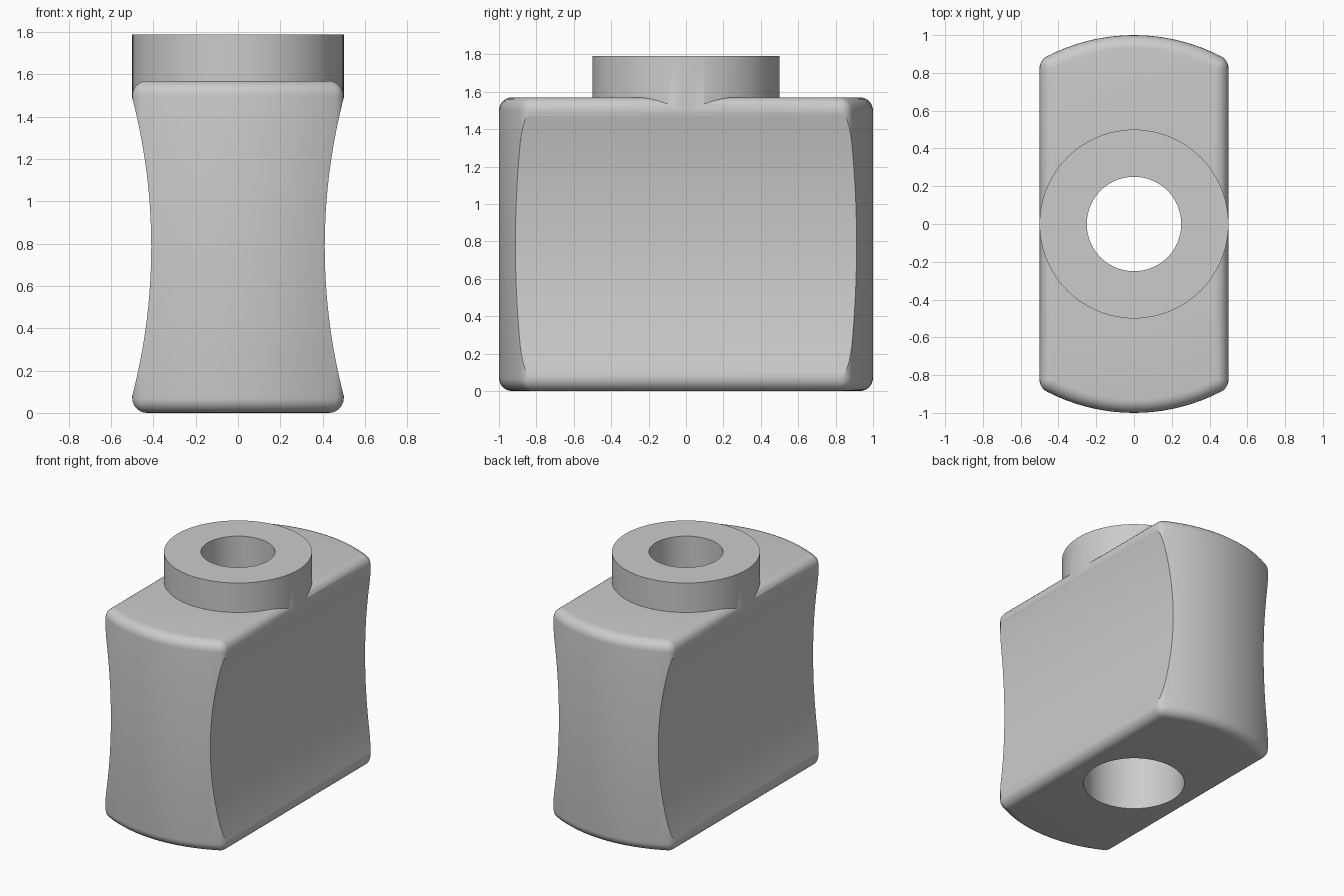
import bpy, bmesh
from math import sin, cos, atan2, pi, sqrt, radians
from mathutils import Matrix

cube = bpy.data.objects.get("Cube")
if cube:
    bpy.data.objects.remove(cube, do_unlink=True)

WIDTH, END_RADIUS, HEIGHT, FILLET = 0.5, 1.0, 1.57, 0.07
TOTAL = 1.79

grey = bpy.data.materials.new("plain grey")
grey.use_nodes = True
colour = (0.6, 0.6, 0.6, 1)
grey.diffuse_color = colour
grey.node_tree.nodes["Principled BSDF"].inputs["Base Color"].default_value = colour


def make_object(name, bm):
    bmesh.ops.recalc_face_normals(bm, faces=bm.faces)
    mesh = bpy.data.meshes.new(name)
    bm.to_mesh(mesh)
    bm.free()
    mesh.materials.append(grey)
    obj = bpy.data.objects.new(name, mesh)
    bpy.context.collection.objects.link(obj)
    return obj


def cylinder(name, radius, z0, z1, segments=96):
    bm = bmesh.new()
    bmesh.ops.create_cone(bm, cap_ends=True, segments=segments, radius1=radius,
                          radius2=radius, depth=z1 - z0,
                          matrix=Matrix.Translation((0, 0, (z0 + z1) / 2)))
    return make_object(name, bm)


def combine(target, tool, operation):
    """Apply a boolean and discard the tool."""
    mod = target.modifiers.new("cut", 'BOOLEAN')
    mod.operation, mod.object, mod.solver = operation, tool, 'EXACT'
    bpy.context.view_layer.objects.active = target
    bpy.ops.object.modifier_apply(modifier=mod.name)
    bpy.data.objects.remove(tool, do_unlink=True)


def rounded_block(name):
    """Straight sides and bowed ends, with every edge filleted."""
    half, bow = WIDTH - FILLET, END_RADIUS - FILLET
    corner_y = sqrt(bow ** 2 - half ** 2)
    corner = atan2(corner_y, half)
    # Core points with outward angles, for one quarter of the outline
    quarter = [(half, corner_y, corner * i / 6) for i in range(7)]
    for i in range(1, 9):
        a = corner + (pi / 2 - corner) * i / 8
        quarter.append((bow * cos(a), bow * sin(a), a))
    right = quarter + [(-x, y, pi - a) for x, y, a in quarter[-2::-1]]
    outline = right + [(-x, -y, a + pi) for x, y, a in right]

    steps = [pi / 2 * i / 6 for i in range(7)]
    levels = [(FILLET * sin(a), FILLET * (1 - cos(a))) for a in steps]
    levels += [(d, HEIGHT - z) for d, z in reversed(levels)]
    bm = bmesh.new()
    rings = [[bm.verts.new((x + d * cos(a), y + d * sin(a), z))
              for x, y, a in outline] for d, z in levels]
    count = len(outline)
    for low, high in zip(rings, rings[1:]):
        for i in range(count):
            j = (i + 1) % count
            bm.faces.new((low[i], low[j], high[j], high[i]))
    bm.faces.new(rings[0])
    bm.faces.new(rings[-1])
    bmesh.ops.remove_doubles(bm, verts=bm.verts, dist=0.0001)
    return make_object(name, bm)


def side_cutter(side):
    """Large lengthwise cylinder that hollows one side."""
    sagitta, half_chord = 0.09, 0.705
    radius = (half_chord ** 2 + sagitta ** 2) / (2 * sagitta)
    cutter = cylinder("side_cutter", radius, -1.5, 1.5, 256)
    cutter.data.transform(
        Matrix.Translation((side * (WIDTH - sagitta + radius), 0, HEIGHT / 2))
        @ Matrix.Rotation(pi / 2, 4, 'X'))
    cutter.hide_render = True
    return cutter


# Block with a collar on top
body = rounded_block("body_with_collar")
combine(body, cylinder("collar", WIDTH, 1.2, TOTAL), 'UNION')

# Hollowed sides
for side in (-1, 1):
    combine(body, side_cutter(side), 'DIFFERENCE')

# Through bore, wider in the lower half
combine(body, cylinder("bore", 0.25, -0.2, TOTAL + 0.2), 'DIFFERENCE')
combine(body, cylinder("wide_bore", 0.35, -0.2, HEIGHT / 2), 'DIFFERENCE')

bpy.ops.object.select_all(action='DESELECT')
body.select_set(True)
bpy.context.view_layer.objects.active = body
bpy.ops.object.shade_smooth_by_angle(angle=radians(25))
